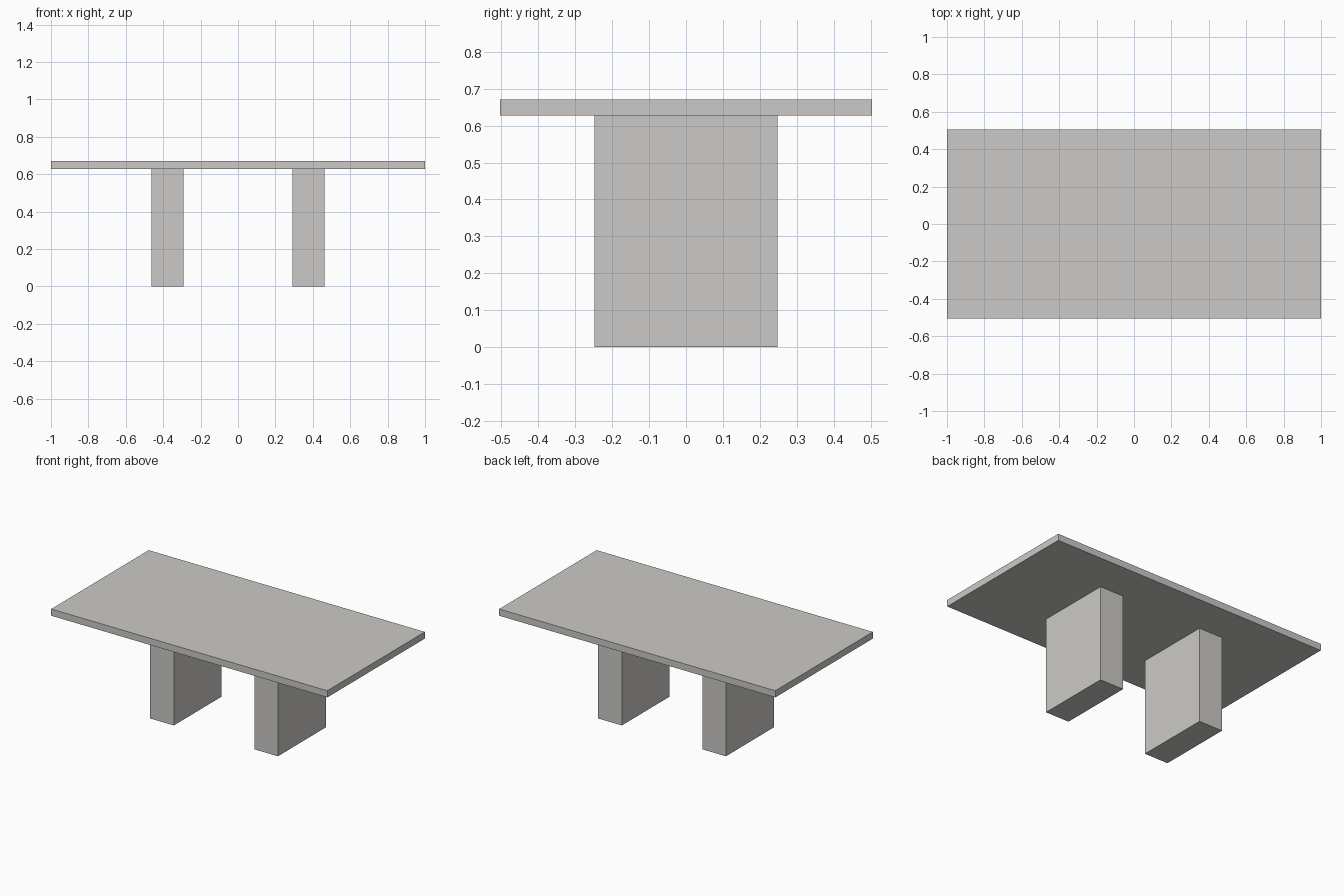
import bpy

if "Cube" in bpy.data.objects:
    bpy.data.objects.remove(bpy.data.objects["Cube"])

# Single warm grey for the whole table
grey = bpy.data.materials.new("warm_grey")
grey.diffuse_color = (0.60, 0.59, 0.57, 1.0)
grey.use_nodes = True
grey.node_tree.nodes["Principled BSDF"].inputs["Base Color"].default_value = grey.diffuse_color


def box(name, x, z0, z1, width, depth):
    bpy.ops.mesh.primitive_cube_add(size=1, location=(x, 0, (z0 + z1) / 2))
    ob = bpy.context.object
    ob.name = name
    ob.scale = (width, depth, z1 - z0)
    bpy.ops.object.transform_apply(location=False, rotation=False, scale=True)
    ob.data.materials.append(grey)
    return ob


TOP_Z, UNDER_Z = 0.671, 0.627

# Table top slab
box("table_top", 0, UNDER_Z, TOP_Z, 2.0, 1.008)

# Two slab legs
for side, name in ((-1, "left_leg"), (1, "right_leg")):
    box(name, side * 0.377, 0, UNDER_Z, 0.171, 0.495)
